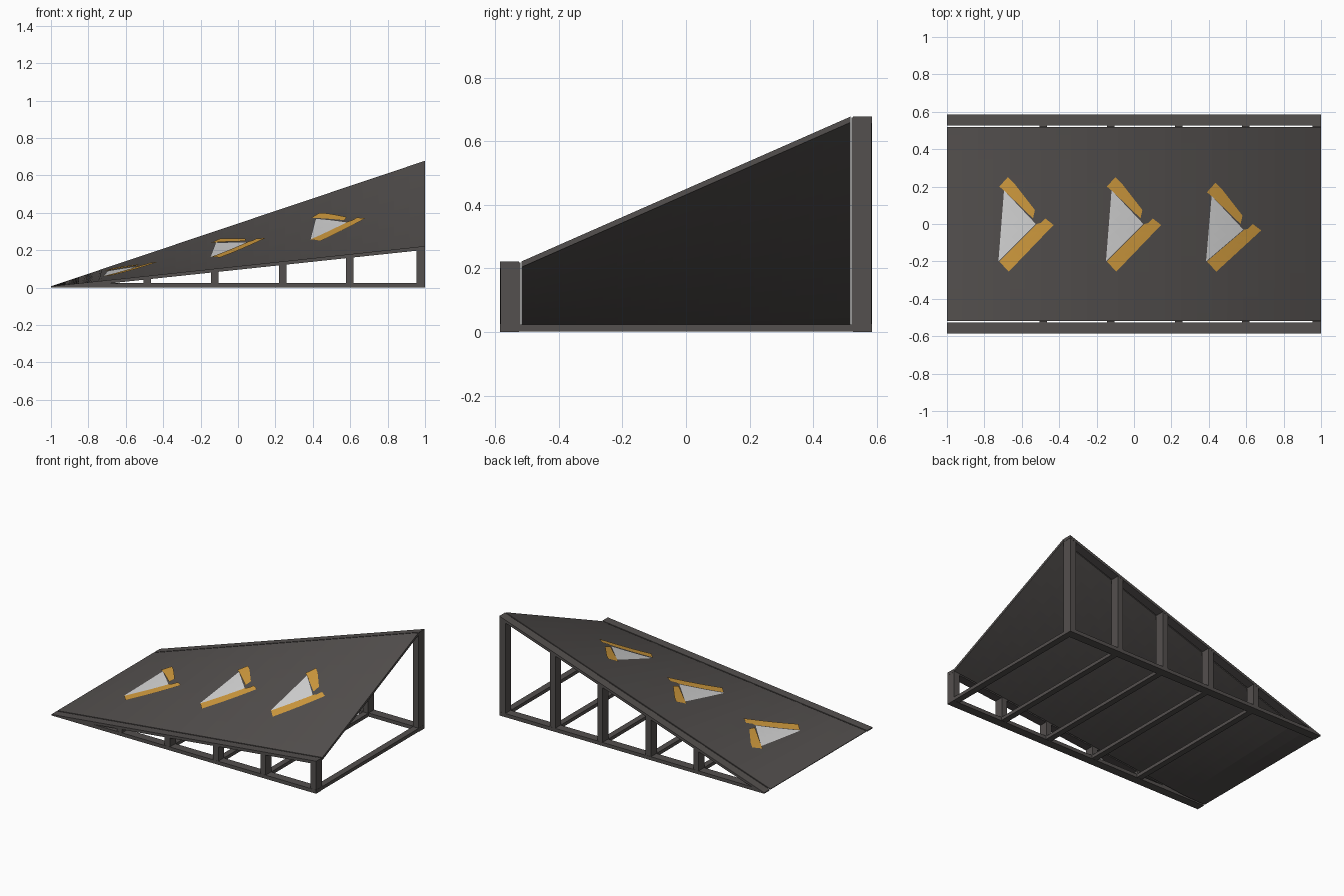
import bpy, bmesh

if "Cube" in bpy.data.objects:
    bpy.data.objects.remove(bpy.data.objects["Cube"])


def material(name, rgb):
    m = bpy.data.materials.new(name)
    m.diffuse_color = (*rgb, 1)
    m.use_nodes = True
    m.node_tree.nodes["Principled BSDF"].inputs["Base Color"].default_value = m.diffuse_color
    return m


STEEL = material("dark steel", (0.088, 0.080, 0.077))
ORANGE = material("orange paint", (0.66, 0.34, 0.05))
WHITE = material("white paint", (0.68, 0.68, 0.68))

LOW, HIGH = 0.222, 0.678      # ramp height at the right end, front and back
HALF, OUT = 0.518, 0.585      # deck half width, outer half width
Z0 = 0.007                    # height of the leading edge


def ramp_z(x, y):
    """Twisted ramp surface: the back edge climbs faster than the front."""
    v = min(max((y + HALF) / (2 * HALF), 0), 1)
    return Z0 + (x + 1) / 2 * (LOW + (HIGH - LOW) * v - Z0)


def thick(x):
    return min(0.018, 0.004 + 0.1 * (x + 1))


def finish(name, bm, mat):
    me = bpy.data.meshes.new(name)
    bm.to_mesh(me)
    bm.free()
    me.materials.append(mat)
    ob = bpy.data.objects.new(name, me)
    bpy.context.collection.objects.link(ob)
    return ob


def prism(name, profile, y0, y1, mat=STEEL):
    """Extrude an x-z profile along y."""
    bm = bmesh.new()
    f = bm.faces.new([bm.verts.new((x, y0, z)) for x, z in profile])
    r = bmesh.ops.extrude_face_region(bm, geom=[f])
    verts = [g for g in r["geom"] if isinstance(g, bmesh.types.BMVert)]
    bmesh.ops.translate(bm, vec=(0, y1 - y0, 0), verts=verts)
    bmesh.ops.recalc_face_normals(bm, faces=bm.faces)
    return finish(name, bm, mat)


# twisted deck: a subdivided slab
bm = bmesh.new()
bmesh.ops.create_cube(bm, size=2)
bmesh.ops.subdivide_edges(bm, edges=bm.edges, cuts=23, use_grid_fill=True)
for v in bm.verts:
    x, y, top = v.co.x, v.co.y * HALF, v.co.z
    v.co = (x, y, ramp_z(x, y) - thick(x) * (1 - top) / 2)
# drop the interior-height side rows
bmesh.ops.recalc_face_normals(bm, faces=bm.faces)
deck = finish("deck", bm, STEEL)

# side frames: sloping rail, floor beam and posts on both sides
POSTS = [-0.485, -0.125, 0.24, 0.598, 0.977]
for side, s in (("front", -1), ("back", 1)):
    y0, y1 = sorted((s * 0.526, s * OUT))

    def top(x):
        return ramp_z(x, s * OUT)

    prism(side + "_rail", [(-1, top(-1)), (1, top(1)), (1, top(1) - 0.02),
                           (-0.85, top(-0.85) - 0.018), (-1, 0)], y0, y1)
    k = -1 + 2 * (0.024 - Z0) / ((LOW if s < 0 else HIGH) - Z0)
    prism(side + "_floor_beam", [(-1, 0), (1, 0), (1, 0.025),
                                 (k, 0.023), (-1, 0.004)], y0, y1)
    y0, y1 = sorted((s * 0.521, s * (OUT - 0.001)))
    for i, x in enumerate(POSTS):
        a, b = x - 0.02, x + 0.02
        if i == 4:
            a, b = 0.955, 0.999
        prism(f"{side}_post_{i + 1}",
              [(a, 0.002), (b, 0.002), (b, top(b) - 0.003), (a, top(a) - 0.003)], y0, y1)

# cross beams on the floor
for i, x in enumerate(POSTS):
    a, b = (0.955, 0.999) if i == 4 else (x - 0.02, x + 0.02)
    prism(f"cross_beam_{i + 1}", [(a, 0.001), (b, 0.001), (b, 0.024), (a, 0.024)],
          -0.55, 0.55)


def decal(name, points, mat, lift):
    """Flat painted shape draped over the deck."""
    bm = bmesh.new()
    f = bm.faces.new([bm.verts.new((x, y, 0)) for x, y in points])
    f.normal_update()
    if f.normal.z < 0:
        f.normal_flip()
    bmesh.ops.triangulate(bm, faces=[f])
    bmesh.ops.subdivide_edges(bm, edges=bm.edges, cuts=5, use_grid_fill=True)
    for v in bm.verts:
        v.co.z = ramp_z(v.co.x, v.co.y) + lift
    finish(name, bm, mat)


# three arrows: white centre with two orange arms
LOWER = [(-0.72, -0.20), (-0.67, -0.255), (-0.43, -0.005), (-0.475, 0.03),
         (-0.50, 0.005), (-0.52, 0.0)]
UPPER = [(-0.72, 0.20), (-0.675, 0.25), (-0.635, 0.21), (-0.53, 0.075),
         (-0.54, 0.03), (-0.69, 0.175)]
CENTRE = [(-0.725, -0.20), (-0.525, 0.0), (-0.695, 0.18)]
for i, (dx, dy) in enumerate([(0, 0), (0.575, 0), (1.11, -0.03)]):
    def move(pts):
        return [(x + dx, y + dy * min(1, max(0, (y + 0.2) / 0.2))) for x, y in pts]
    decal(f"arrow_{i + 1}_centre", move(CENTRE), WHITE, 0.003)
    decal(f"arrow_{i + 1}_front_arm", move(LOWER), ORANGE, 0.005)
    decal(f"arrow_{i + 1}_back_arm", move(UPPER), ORANGE, 0.005)
